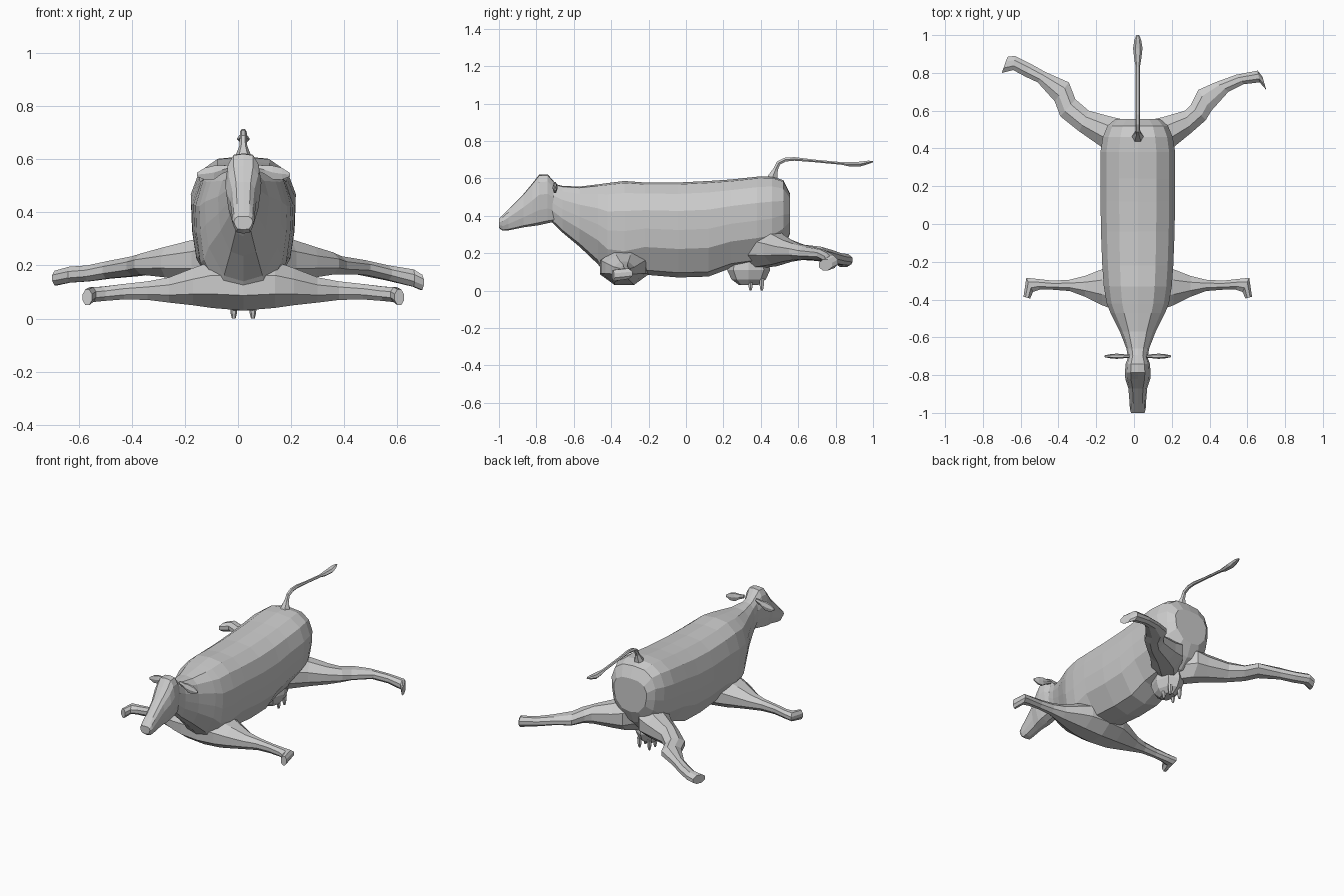
import bpy, bmesh, math
from mathutils import Vector

CX = 0.02  # body centre line


def loft(name, rings):
    """Skin a list of equal-length vertex rings and cap both ends."""
    bm = bmesh.new()
    rows = [[bm.verts.new(p) for p in r] for r in rings]
    n = len(rows[0])
    for a, b in zip(rows, rows[1:]):
        for i in range(n):
            j = (i + 1) % n
            bm.faces.new((a[i], a[j], b[j], b[i]))
    bm.faces.new(rows[0])
    bm.faces.new(rows[-1])
    bmesh.ops.recalc_face_normals(bm, faces=bm.faces)
    me = bpy.data.meshes.new(name)
    bm.to_mesh(me)
    bm.free()
    ob = bpy.data.objects.new(name, me)
    bpy.context.collection.objects.link(ob)
    return ob


def body_rings(shape, sections):
    """Symmetric rings in vertical planes: section = (y, z low, z high, half width)."""
    pts = shape + [(-x, z) for x, z in reversed(shape) if x > 0]
    return [[(CX + x * w, y, lo + z * (hi - lo)) for x, z in pts]
            for y, lo, hi, w in sections]


def limb(name, sections):
    """Section = top-view edge points A and B, then low and high z."""
    prof = [(0, .3), (0, .7), (.3, 1), (.7, 1), (1, .7), (1, .3), (.7, 0), (.3, 0)]
    return loft(name, [[(ax + (bx - ax) * t, ay + (by - ay) * t, lo + (hi - lo) * s)
                        for t, s in prof]
                       for ax, ay, bx, by, lo, hi in sections])


def tube(name, path, x=CX, sides=6):
    """Tube along a side-view path: (y, z, half width in x, half thickness)."""
    rings = []
    for i, (y, z, w, h) in enumerate(path):
        a, b = path[max(i - 1, 0)], path[min(i + 1, len(path) - 1)]
        t = Vector((b[0] - a[0], b[1] - a[1])).normalized()
        ring = []
        for k in range(sides):
            g = 2 * math.pi * k / sides
            u, v = math.cos(g) * w, math.sin(g) * h
            ring.append((x + u, y - t.y * v, z + t.x * v))
        rings.append(ring)
    return loft(name, rings)


# Torso and neck
loft("torso", body_rings(
    [(0, 1), (.5, .98), (.84, .88), (1, .7), (.98, .5), (.9, .3), (.5, .05), (0, 0)],
    [(-.72, .37, .575, .05), (-.66, .31, .56, .06), (-.57, .235, .556, .095),
     (-.47, .14, .568, .145), (-.42, .07, .575, .165), (-.33, .05, .586, .18),
     (-.22, .085, .578, .188), (-.04, .07, .578, .195), (.12, .075, .586, .197),
     (.24, .12, .594, .197), (.38, .14, .609, .198), (.46, .16, .611, .185),
     (.52, .22, .59, .16), (.555, .30, .52, .12)]))

# Head
loft("head", body_rings(
    [(0, 1), (.55, .98), (.85, .85), (1, .6), (.85, .3), (.6, .05), (0, 0)],
    [(-1.0, .335, .385, .036), (-.98, .32, .405, .042), (-.95, .322, .435, .043),
     (-.87, .338, .515, .05), (-.82, .345, .575, .066), (-.785, .35, .62, .068),
     (-.74, .36, .622, .064), (-.69, .37, .565, .046)]))

# Ears
for side, s in (("left", -1), ("right", 1)):
    ear = []
    for d, z, h, t in [(.045, .57, .012, .008), (.08, .56, .018, .011),
                       (.11, .55, .03, .014), (.145, .545, .026, .011),
                       (.175, .542, .008, .005)]:
        ear.append([(CX + s * d, -.70 + t * math.cos(g), z + h * math.sin(g))
                    for g in [k * math.pi / 3 for k in range(6)]])
    loft(side + "_ear", ear)

# Front legs, splayed sideways
front = [(0, -.46, 0, -.20, .03, .22), (.12, -.455, .12, -.215, .04, .215),
         (.19, -.43, .19, -.24, .05, .19), (.28, -.385, .28, -.275, .06, .155),
         (.36, -.355, .36, -.295, .07, .14), (.45, -.348, .45, -.30, .072, .13),
         (.52, -.348, .54, -.29, .066, .12), (.555, -.36, .59, -.285, .062, .118),
         (.57, -.395, .605, -.385, .05, .11)]
for side, s in (("left", -1), ("right", 1)):
    limb(side + "_front_leg",
         [(CX + s * ax, ay, CX + s * bx, by, lo, hi) for ax, ay, bx, by, lo, hi in front])

# Hind legs, stretched out and back, each with its own pose
limb("right_hind_leg", [
    (.02, .24, .02, .47, .12, .36), (.14, .33, .08, .55, .13, .33),
    (.22, .415, .15, .565, .14, .30), (.30, .48, .27, .60, .155, .27),
    (.38, .55, .30, .63, .165, .25), (.41, .60, .34, .71, .165, .235),
    (.50, .70, .43, .75, .165, .22), (.58, .74, .54, .79, .145, .20),
    (.665, .75, .655, .812, .12, .185), (.70, .71, .68, .78, .108, .165)])
limb("left_hind_leg", [
    (.02, .24, .02, .47, .12, .36), (-.10, .33, -.04, .55, .13, .33),
    (-.175, .41, -.11, .565, .14, .30), (-.29, .49, -.24, .60, .155, .27),
    (-.39, .57, -.31, .66, .165, .245), (-.42, .65, -.345, .75, .16, .235),
    (-.51, .75, -.47, .805, .15, .215), (-.575, .78, -.55, .85, .14, .20),
    (-.64, .815, -.63, .89, .135, .195), (-.70, .80, -.67, .885, .125, .18)])

# Udder and teats
loft("udder", [[(CX + .085 * r * math.cos(g), .335 + .115 * r * math.sin(g), z)
                for g in [k * math.pi / 4 for k in range(8)]]
               for z, r in [(.18, .9), (.11, 1), (.06, .8), (.03, .45)]])
for dx in (-.036, .036):
    for y in (.345, .405):
        loft("teat", [[(CX + dx + r * math.cos(g), y + r * math.sin(g), z)
                       for g in [k * math.pi / 3 for k in range(6)]]
                      for z, r in [(.065, .016), (.02, .012), (0, .007)]])

# Tail with tuft
tube("tail", [(.455, .575, .036, .036), (.465, .612, .03, .028), (.48, .65, .015, .014),
              (.495, .682, .013, .013), (.53, .70, .013, .012), (.58, .704, .012, .011),
              (.68, .694, .011, .008), (.83, .68, .011, .008), (.87, .676, .018, .013),
              (.93, .676, .025, .015), (.975, .686, .018, .01), (1.0, .69, .007, .004)])
